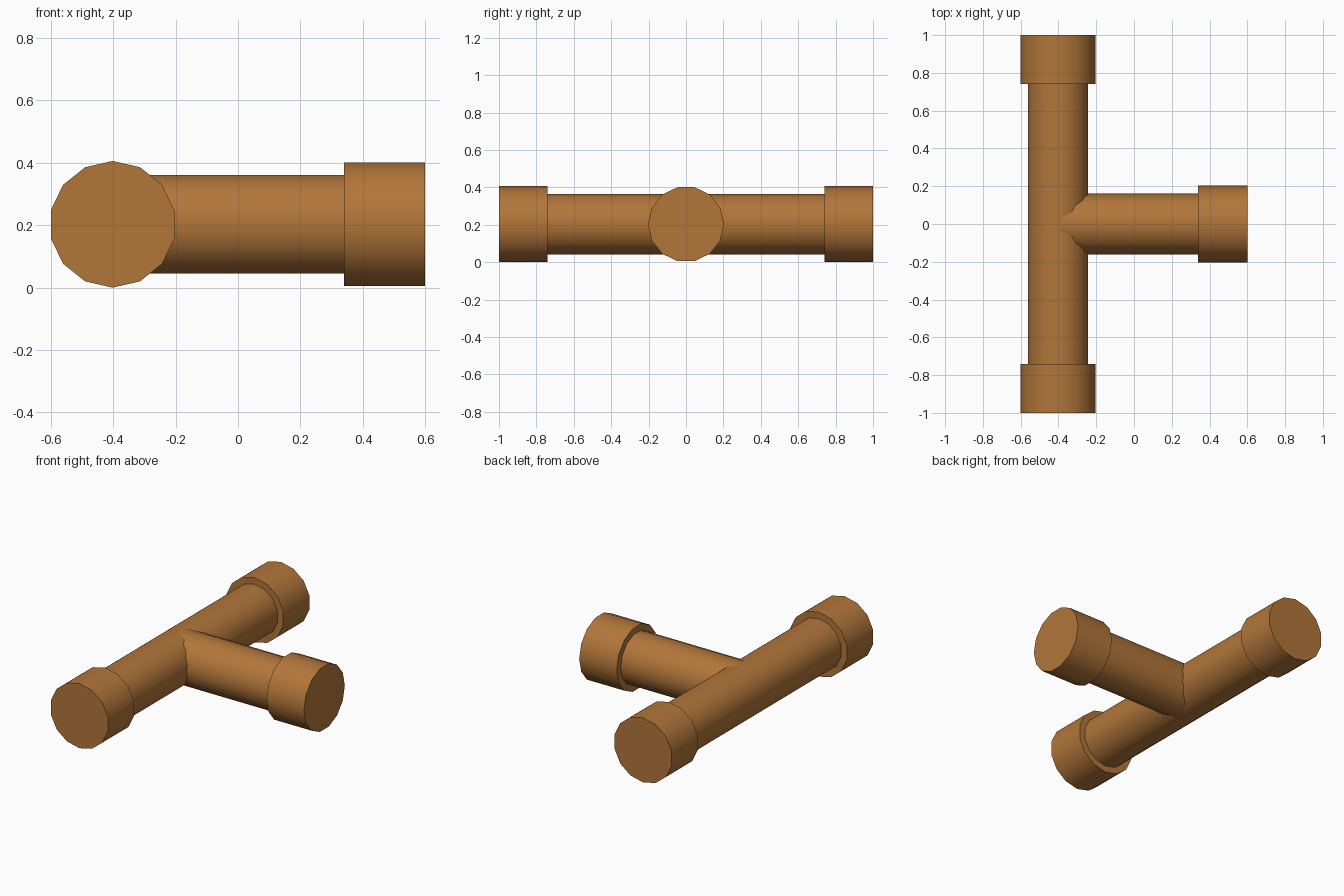
import bpy
import bmesh
import math
from mathutils import Vector

if "Cube" in bpy.data.objects:
    bpy.data.objects.remove(bpy.data.objects["Cube"], do_unlink=True)

SIDES = 14
PIPE_R = 0.162
COLLAR_R = 0.203
COLLAR_LEN = 0.26
CENTRE = Vector((-0.402, 0, COLLAR_R))   # where the pipe axes meet

X, Y, Z = Vector((1, 0, 0)), Vector((0, 1, 0)), Vector((0, 0, 1))

# Single copper-brown material
copper = bpy.data.materials.new("copper_brown")
copper.use_nodes = True
colour = (0.445, 0.181, 0.042, 1)
copper.diffuse_color = colour
copper.node_tree.nodes["Principled BSDF"].inputs["Base Color"].default_value = colour


def tube(name, axis, up, radius, start, end):
    """Capped prism along axis, with one corner pointing along up."""
    side = axis.cross(up)
    bm = bmesh.new()
    ring = []
    for i in range(SIDES):
        a = math.tau * i / SIDES
        offset = (up * math.cos(a) + side * math.sin(a)) * radius
        ring.append(bm.verts.new(CENTRE + axis * start + offset))
    cap = bm.faces.new(ring)
    result = bmesh.ops.extrude_face_region(bm, geom=[cap], use_keep_orig=True)
    moved = [g for g in result["geom"] if isinstance(g, bmesh.types.BMVert)]
    bmesh.ops.translate(bm, verts=moved, vec=axis * (end - start))
    bmesh.ops.recalc_face_normals(bm, faces=bm.faces)
    mesh = bpy.data.meshes.new(name)
    bm.to_mesh(mesh)
    bm.free()
    mesh.materials.append(copper)
    obj = bpy.data.objects.new(name, mesh)
    bpy.context.collection.objects.link(obj)
    bpy.ops.object.select_all(action="DESELECT")
    obj.select_set(True)
    bpy.context.view_layer.objects.active = obj
    bpy.ops.object.shade_smooth_by_angle(angle=math.radians(30))


# Straight run and the side branch starting at its axis
branch_end = 0.6 - CENTRE.x
tube("main_pipe", Y, Z, PIPE_R, -0.8, 0.8)
tube("branch_pipe", X, Y, PIPE_R, 0, branch_end - 0.2)

# Wider collar on each open end
for name, axis, up, end in (
    ("front_collar", -Y, Z, 1.0),
    ("back_collar", Y, Z, 1.0),
    ("branch_collar", X, Y, branch_end),
):
    tube(name, axis, up, COLLAR_R, end - COLLAR_LEN, end)
